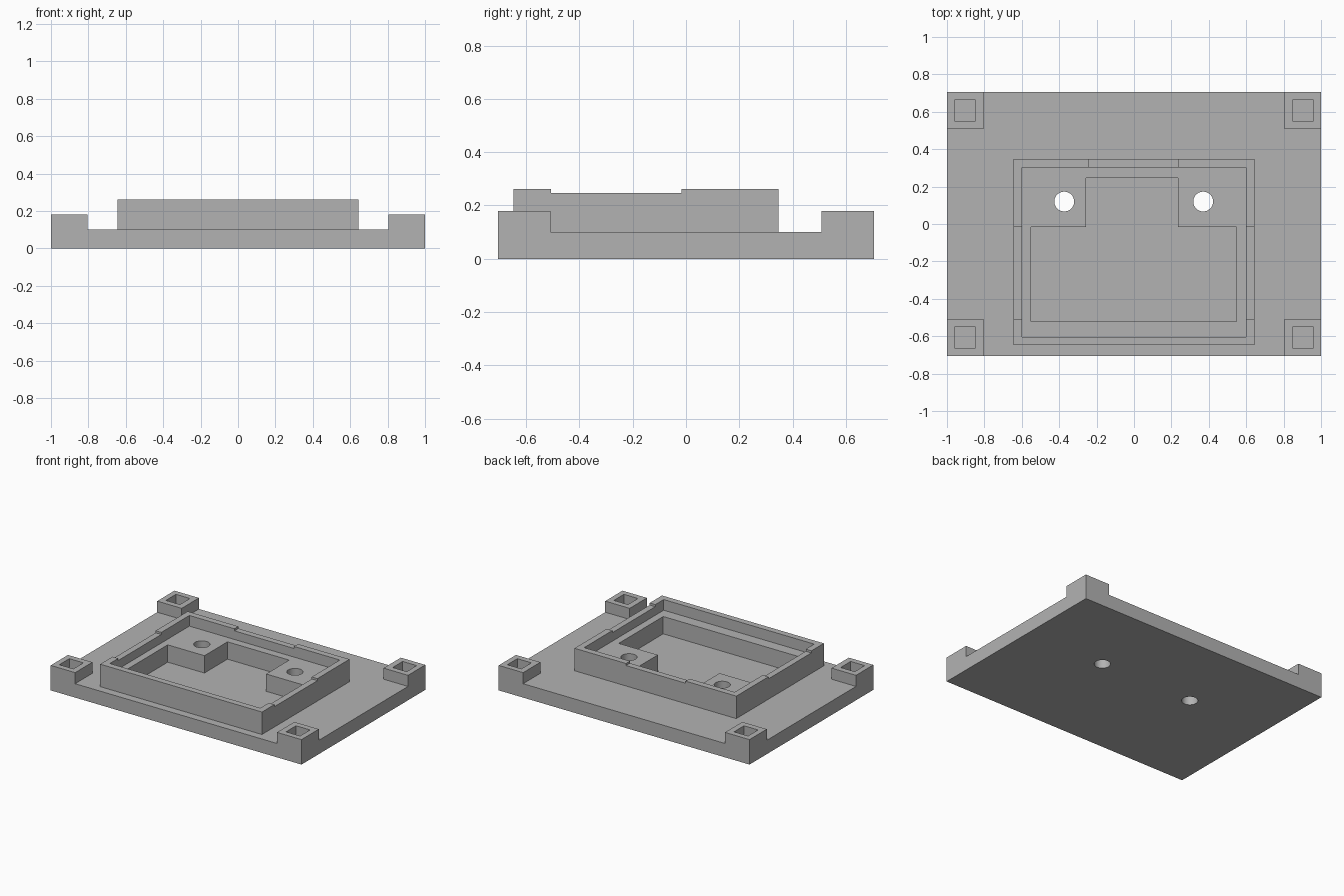
import bpy

if "Cube" in bpy.data.objects:
    bpy.data.objects.remove(bpy.data.objects["Cube"])

grey = bpy.data.materials.new("mid grey")
grey.diffuse_color = (0.45, 0.45, 0.45, 1.0)
grey.use_nodes = True
grey.node_tree.nodes["Principled BSDF"].inputs["Base Color"].default_value = grey.diffuse_color


def box(name, x0, x1, y0, y1, z0, z1):
    """Axis-aligned box given by its limits."""
    bpy.ops.mesh.primitive_cube_add(size=1)
    ob = bpy.context.object
    ob.name = name
    for v in ob.data.vertices:
        v.co = (x1 if v.co.x > 0 else x0,
                y1 if v.co.y > 0 else y0,
                z1 if v.co.z > 0 else z0)
    ob.data.materials.append(grey)
    return ob


def combine(target, tool, operation):
    """Apply a boolean to the target and remove the tool."""
    mod = target.modifiers.new(tool.name, 'BOOLEAN')
    mod.operation = operation
    mod.solver = 'EXACT'
    mod.object = tool
    bpy.context.view_layer.objects.active = target
    bpy.ops.object.modifier_apply(modifier=mod.name)
    bpy.data.objects.remove(tool, do_unlink=True)


BASE_TOP, POST_TOP, RIM_TOP = 0.10, 0.18, 0.262
LEDGE, FLOOR, NOTCH = 0.185, 0.06, 0.247
HALF_Y = 0.705

# Base plate with the raised tray block
tray = box("mounting_tray", -1, 1, -HALF_Y, HALF_Y, 0, BASE_TOP)
combine(tray, box("tray_block", -0.645, 0.645, -0.648, 0.348, 0.05, RIM_TOP), 'UNION')

# Corner posts with square sockets
for sx in (-1, 1):
    for sy in (-1, 1):
        xs = sorted((sx * 0.805, sx))
        ys = sorted((sy * 0.508, sy * HALF_Y))
        combine(tray, box("corner_post", *xs, *ys, 0, POST_TOP), 'UNION')
        xs = sorted((sx * 0.848, sx * 0.960))
        ys = sorted((sy * 0.550, sy * 0.664))
        combine(tray, box("post_socket", *xs, *ys, 0.08, 0.4), 'DIFFERENCE')

# Stepped recess: upper ledge, main pocket and the neck towards the back
combine(tray, box("ledge_recess", -0.6, 0.6, -0.603, 0.303, LEDGE, 0.5), 'DIFFERENCE')
combine(tray, box("main_pocket", -0.55, 0.547, -0.522, -0.015, FLOOR, 0.5), 'DIFFERENCE')
combine(tray, box("neck_pocket", -0.257, 0.235, -0.2, 0.247, FLOOR, 0.5), 'DIFFERENCE')

# Shallow notches in the side rims and the back rim
combine(tray, box("side_notches", -0.7, 0.7, -0.507, -0.017, NOTCH, 0.5), 'DIFFERENCE')
combine(tray, box("back_notch", -0.24, 0.235, 0.2, 0.4, NOTCH, 0.5), 'DIFFERENCE')

# Two screw holes right through the ledge
for x in (-0.373, 0.37):
    bpy.ops.mesh.primitive_cylinder_add(vertices=48, radius=0.053, depth=1,
                                        location=(x, 0.12, 0.2))
    hole = bpy.context.object
    hole.name = "screw_hole"
    hole.data.materials.append(grey)
    bpy.context.view_layer.update()
    combine(tray, hole, 'DIFFERENCE')

# Smooth hole walls, crisp edges elsewhere
bpy.ops.object.select_all(action='DESELECT')
tray.select_set(True)
bpy.context.view_layer.objects.active = tray
bpy.ops.object.shade_smooth_by_angle()
